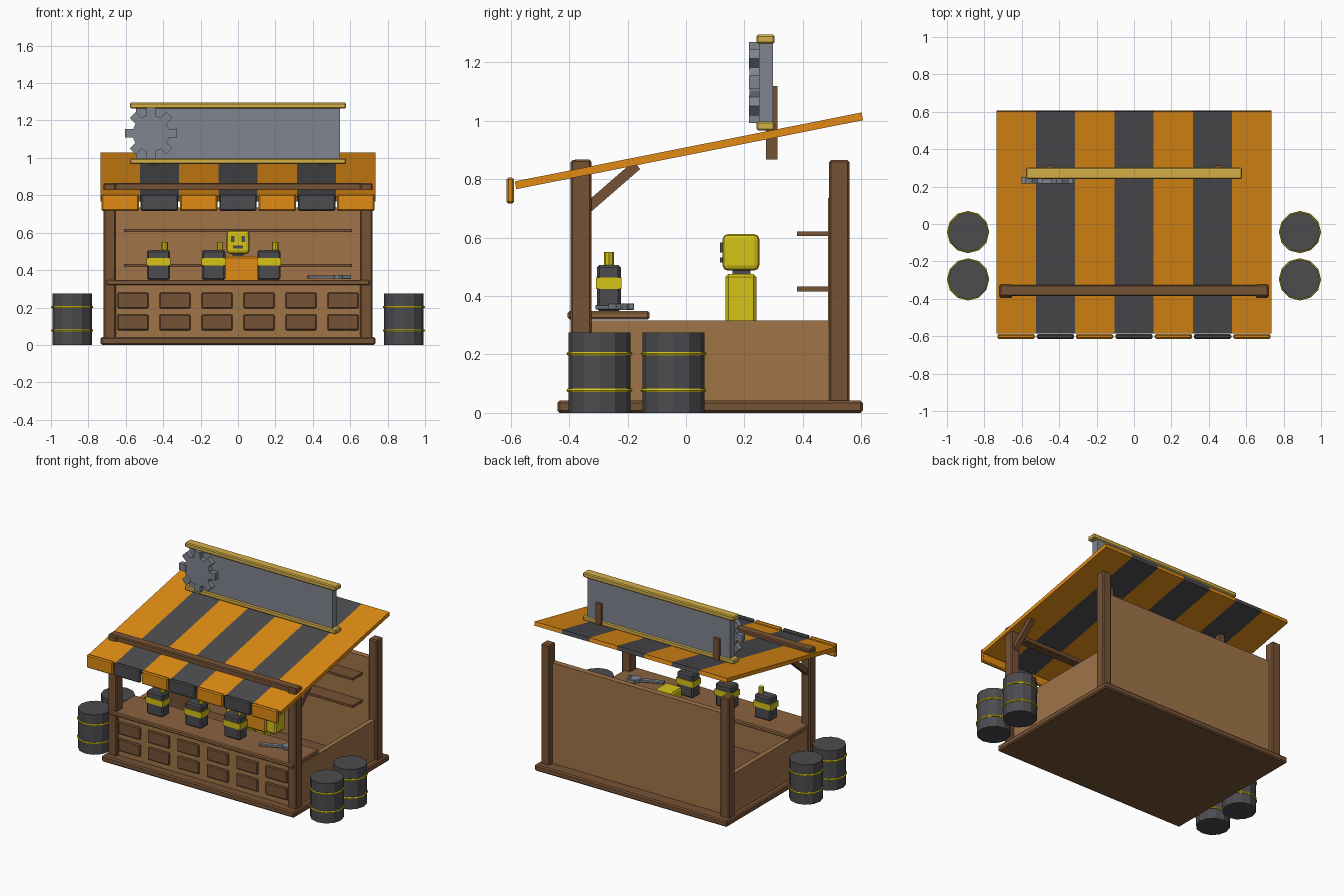
import bpy, bmesh, math
from mathutils import Matrix, Vector

if "Cube" in bpy.data.objects:
    bpy.data.objects.remove(bpy.data.objects["Cube"])


def mat(name, r, g, b):
    m = bpy.data.materials.new(name)
    m.diffuse_color = (r, g, b, 1)
    m.use_nodes = True
    m.node_tree.nodes["Principled BSDF"].inputs["Base Color"].default_value = m.diffuse_color
    return m


LIGHT = mat("light wood", 0.35, 0.175, 0.066)
MID = mat("counter wood", 0.26, 0.125, 0.05)
DARK = mat("dark wood", 0.18, 0.084, 0.036)
ORANGE = mat("awning orange", 0.75, 0.26, 0.007)
CHAR = mat("charcoal", 0.072, 0.072, 0.08)
STEEL = mat("steel grey", 0.216, 0.238, 0.279)
GOLD = mat("sign gold", 0.66, 0.43, 0.065)
YELLOW = mat("yellow paint", 0.66, 0.54, 0.008)


def finish(name, bm, material):
    bmesh.ops.recalc_face_normals(bm, faces=bm.faces)
    me = bpy.data.meshes.new(name)
    bm.to_mesh(me)
    bm.free()
    me.materials.append(material)
    ob = bpy.data.objects.new(name, me)
    bpy.context.collection.objects.link(ob)
    return ob


def box(name, xs, ys, zs, material, bevel=0.0, segs=1, rot=None):
    """Box from ranges, optionally bevelled and rotated about its centre."""
    size = [r[1] - r[0] for r in (xs, ys, zs)]
    mid = Vector([(r[0] + r[1]) / 2 for r in (xs, ys, zs)])
    bm = bmesh.new()
    bmesh.ops.create_cube(bm, size=1)
    bmesh.ops.scale(bm, vec=size, verts=bm.verts)
    if bevel:
        bmesh.ops.bevel(bm, geom=bm.edges[:], offset=bevel, segments=segs,
                        profile=0.5, affect='EDGES')
    m = Matrix.Translation(mid)
    if rot:
        m = m @ Matrix.Rotation(rot[0], 4, rot[1])
    bm.transform(m)
    return finish(name, bm, material)


def cyl(name, centre, r, depth, material, sides=12, axis='Z'):
    bm = bmesh.new()
    bmesh.ops.create_cone(bm, cap_ends=True, segments=sides, radius1=r, radius2=r, depth=depth)
    m = Matrix.Translation(centre)
    if axis == 'Y':
        m = m @ Matrix.Rotation(math.pi / 2, 4, 'X')
    bm.transform(m)
    return finish(name, bm, material)


def lathe(name, profile, centre, material, sides=12):
    """Spin a closed (radius, height) profile around the vertical axis."""
    bm = bmesh.new()
    rings = []
    for i in range(sides):
        a = 2 * math.pi * i / sides
        rings.append([bm.verts.new((centre[0] + r * math.cos(a), centre[1] + r * math.sin(a),
                                    centre[2] + z)) for r, z in profile])
    n = len(profile)
    for i in range(sides):
        a, b = rings[i], rings[(i + 1) % sides]
        for j in range(n):
            bm.faces.new((a[j], b[j], b[(j + 1) % n], a[(j + 1) % n]))
    return finish(name, bm, material)


# Floor, walls and shelves
box("floor_base", (-0.735, 0.735), (-0.44, 0.605), (0, 0.042), DARK, 0.008)
box("back_wall", (-0.66, 0.66), (0.486, 0.525), (0.04, 0.736), LIGHT)
for i, z in enumerate((0.416, 0.605)):
    box(f"shelf_{i}", (-0.61, 0.61), (0.38, 0.488), (z, z + 0.016), DARK)

# Posts, low side walls and roof braces
for side, s in (("left", -1), ("right", 1)):
    xs = (s * 0.685 - 0.033, s * 0.685 + 0.033)
    box(f"{side}_front_post", xs, (-0.395, -0.323), (0.03, 0.865), DARK, 0.007)
    box(f"{side}_back_post", xs, (0.49, 0.56), (0.03, 0.865), DARK, 0.007)
    box(f"{side}_side_wall", (s * 0.685 - 0.016, s * 0.685 + 0.016), (-0.34, 0.5), (0.04, 0.316), LIGHT)
    box(f"{side}_brace", (s * 0.685 - 0.017, s * 0.685 + 0.017), (-0.37, -0.14),
        (0.755, 0.79), DARK, rot=(math.radians(41), 'X'))
box("front_beam", (-0.718, 0.718), (-0.385, -0.325), (0.79, 0.867), DARK, 0.006)

# Counter with raised panels
box("counter_front", (-0.66, 0.66), (-0.375, -0.335), (0.04, 0.325), LIGHT)
box("counter_top", (-0.705, 0.705), (-0.405, -0.125), (0.32, 0.348), MID, 0.006)
for c in range(6):
    x = -0.562 + c * 0.2248
    for r, z in enumerate((0.078, 0.195)):
        box(f"counter_panel_{c}_{r}", (x - 0.083, x + 0.083), (-0.388, -0.37), (z, z + 0.085), DARK, 0.006)

# Striped awning with hanging flaps
slope = math.atan2(0.236, 1.187)
for i in range(7):
    x = -0.735 + i * 0.21
    m = CHAR if i % 2 else ORANGE
    box(f"awning_stripe_{i}", (x, x + 0.21), (-0.595, 0.615), (0.8835, 0.9105), m, rot=(slope, 'X'))
    box(f"awning_flap_{i}", (x + 0.005, x + 0.205), (-0.614, -0.589), (0.716, 0.806), m, 0.007)

# Sign board with rails, rear supports and gear emblem
box("sign_board", (-0.545, 0.545), (0.25, 0.297), (0.99, 1.27), STEEL)
for n, z in (("bottom", 0.966), ("top", 1.263)):
    box(f"sign_{n}_rail", (-0.577, 0.577), (0.241, 0.303), (z, z + 0.032), GOLD, 0.006)
for s in (-1, 1):
    box(f"sign_support_{s}", (s * 0.45 - 0.02, s * 0.45 + 0.02), (0.273, 0.314), (0.868, 1.118), DARK)
gx, gz = -0.465, 1.131
cyl("gear_disc", (gx, 0.234, gz), 0.098, 0.034, STEEL, 20, 'Y')
for i in range(8):
    a = i * math.pi / 4
    cx, cz = gx + 0.112 * math.cos(a), gz + 0.112 * math.sin(a)
    box(f"gear_tooth_{i}", (cx - 0.026, cx + 0.026), (0.216, 0.25), (cz - 0.023, cz + 0.023),
        STEEL, rot=(-a, 'Y'))

# Barrels with hoops
for s in (-1, 1):
    for j, y in enumerate((-0.296, -0.043)):
        c = (s * 0.887, y, 0)
        cyl(f"barrel_{s}_{j}", (c[0], y, 0.1375), 0.106, 0.275, CHAR, 12)
        for z in (0.077, 0.203):
            hoop = [(0.106 + 0.007 * math.cos(k * math.pi / 3), z + 0.007 * math.sin(k * math.pi / 3))
                    for k in range(6)]
            lathe(f"barrel_hoop_{s}_{j}_{z}", hoop, c, YELLOW)

# Oil cans on the counter
for i, x in enumerate((-0.425, -0.13, 0.166)):
    box(f"can_body_{i}", (x - 0.062, x + 0.062), (-0.305, -0.223), (0.347, 0.507), CHAR, 0.009)
    box(f"can_label_{i}", (x - 0.065, x + 0.065), (-0.308, -0.22), (0.424, 0.464), YELLOW)
    cyl(f"can_spout_{i}", (x + 0.034, -0.264, 0.525), 0.017, 0.05, YELLOW, 8)

# Wrench lying on the counter
wa = math.radians(22)
wd, wn = Vector((math.cos(wa), math.sin(wa), 0)), Vector((-math.sin(wa), math.cos(wa), 0))


def wrench_bar(name, along, across, length, width, z, turn=0.0):
    c = Vector((0.475, -0.255, 0)) + wd * along + wn * across
    box(name, (c.x - length / 2, c.x + length / 2), (c.y - width / 2, c.y + width / 2), z,
        STEEL, 0.002, rot=(wa + turn, 'Z'))


wrench_bar("wrench_handle", -0.02, 0, 0.18, 0.03, (0.354, 0.37))
head = Vector((0.475, -0.255, 0.364)) + wd * 0.07
cyl("wrench_head", head, 0.034, 0.022, STEEL, 10)
for s in (-1, 1):
    wrench_bar(f"wrench_jaw_{s}", 0.098, s * 0.027, 0.055, 0.02, (0.353, 0.375), -s * 0.15)

# Robot shopkeeper
box("robot_head", (-0.061, 0.061), (0.125, 0.251), (0.487, 0.612), YELLOW, 0.018, 2)
box("robot_neck", (-0.03, 0.03), (0.16, 0.22), (0.46, 0.5), CHAR)
box("robot_torso", (-0.115, 0.115), (0.138, 0.238), (0.2, 0.476), ORANGE, 0.01)
for s in (-1, 1):
    box(f"robot_eye_{s}", (s * 0.028 - 0.009, s * 0.028 + 0.009), (0.117, 0.13), (0.549, 0.583), CHAR)
    box(f"robot_arm_{s}", (s * 0.155 - 0.038, s * 0.155 + 0.038), (0.135, 0.241), (0.21, 0.475), YELLOW, 0.01)
    box(f"robot_leg_{s}", (s * 0.06 - 0.035, s * 0.06 + 0.035), (0.15, 0.226), (0.04, 0.21), YELLOW, 0.006)
box("robot_mouth", (-0.028, 0.028), (0.117, 0.13), (0.515, 0.532), CHAR)
